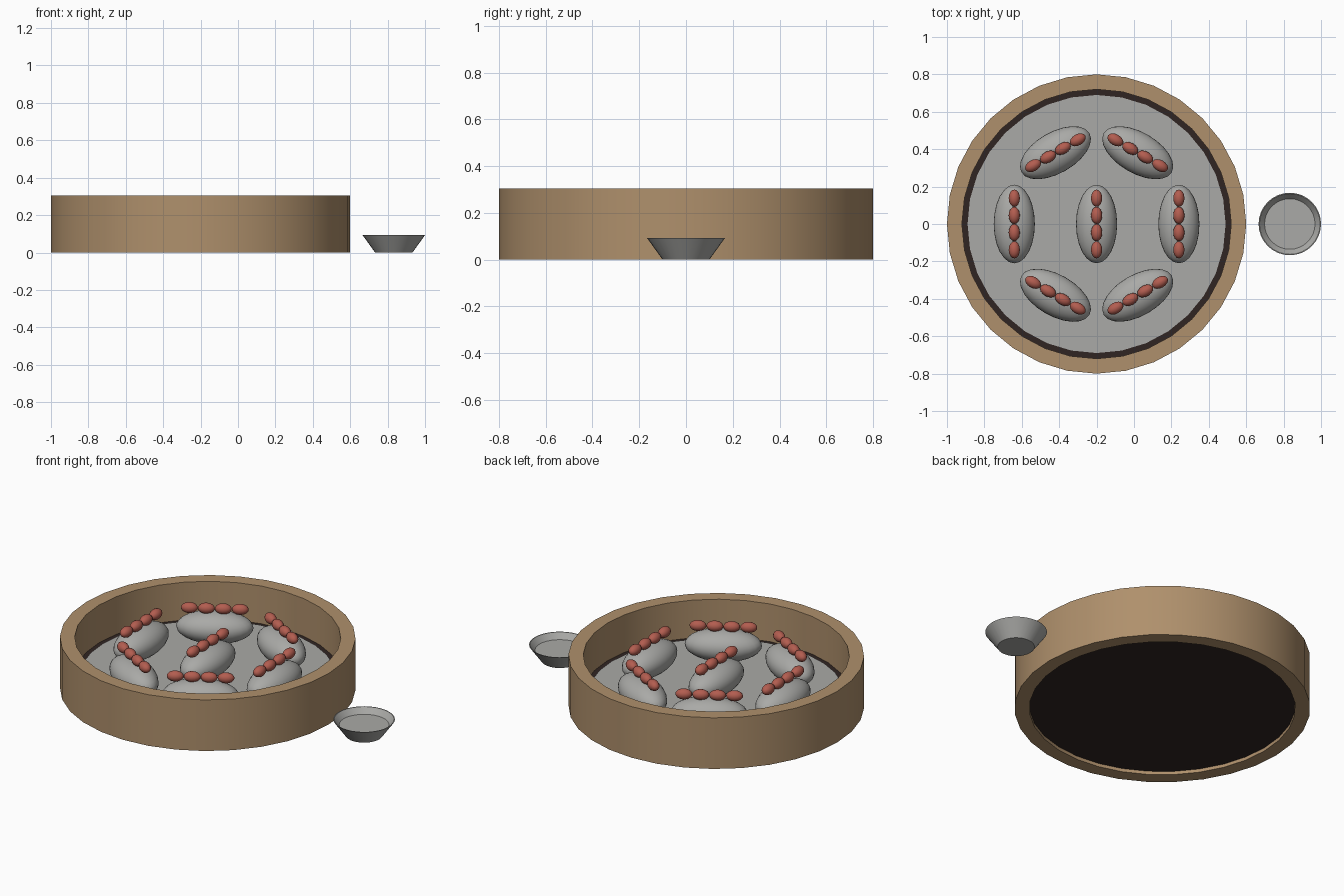
import bpy, bmesh, math
from mathutils import Matrix, Vector

if "Cube" in bpy.data.objects:
    bpy.data.objects.remove(bpy.data.objects["Cube"])


def material(name, rgb):
    m = bpy.data.materials.new(name)
    m.use_nodes = True
    m.diffuse_color = (*rgb, 1)
    m.node_tree.nodes["Principled BSDF"].inputs["Base Color"].default_value = (*rgb, 1)
    return m


bamboo = material("bamboo tan", (0.43, 0.28, 0.15))
dark = material("dark brown", (0.03, 0.018, 0.016))
grey = material("pale grey", (0.40, 0.40, 0.385))
red = material("bean red", (0.45, 0.11, 0.08))


def finish(name, bm, mat, location=(0, 0, 0), angle=35):
    bmesh.ops.recalc_face_normals(bm, faces=bm.faces)
    mesh = bpy.data.meshes.new(name)
    bm.to_mesh(mesh)
    bm.free()
    mesh.materials.append(mat)
    obj = bpy.data.objects.new(name, mesh)
    obj.location = location
    bpy.context.collection.objects.link(obj)
    bpy.ops.object.select_all(action="DESELECT")
    obj.select_set(True)
    bpy.context.view_layer.objects.active = obj
    bpy.ops.object.shade_smooth_by_angle(angle=math.radians(angle))
    return obj


def lathe(name, profile, mat, location, closed=False, steps=32):
    """Spin a (radius, height) profile around the z axis."""
    bm = bmesh.new()
    verts = [bm.verts.new((r, 0, z)) for r, z in profile]
    pairs = list(zip(verts, verts[1:]))
    if closed:
        pairs.append((verts[-1], verts[0]))
    edges = [bm.edges.new(p) for p in pairs]
    bmesh.ops.spin(bm, geom=verts + edges, cent=(0, 0, 0), axis=(0, 0, 1),
                   angle=math.tau, steps=steps, use_merge=True)
    bmesh.ops.remove_doubles(bm, verts=bm.verts, dist=1e-5)
    return finish(name, bm, mat, location)


def disc(name, radius, z0, z1, mat, location):
    profile = [(0, z0), (radius, z0), (radius, z1), (0, z1)]
    return lathe(name, profile, mat, location)


def ellipsoids(name, centres, size, mat, location, turn, segments, rings):
    """Stretched spheres in one mesh, turned together about z."""
    bm = bmesh.new()
    for c in centres:
        m = (Matrix.Rotation(turn, 4, "Z") @ Matrix.Translation(c)
             @ Matrix.Diagonal((*size, 1)))
        bmesh.ops.create_uvsphere(bm, u_segments=segments, v_segments=rings,
                                  radius=1, matrix=m)
    return finish(name, bm, mat, location, 60)


# Basket: open wall, woven base and paper liner
centre = Vector((-0.2, 0, 0))
lathe("basket_wall", [(0.8, 0), (0.8, 0.305), (0.72, 0.305), (0.72, 0)],
      bamboo, centre, closed=True)
disc("basket_base", 0.72, 0.02, 0.08, dark, centre)
disc("paper_liner", 0.69, 0.079, 0.086, grey, centre)

# Dumplings: one in the middle and six around it, each topped by four beans
spots = [(0, 0)] + [(0.44, math.radians(60 * i)) for i in range(6)]
for i, (radius, turn) in enumerate(spots):
    spot = centre + Vector((radius * math.cos(turn), radius * math.sin(turn), 0))
    ellipsoids(f"dumpling_{i}", [(0, 0, 0)], (0.11, 0.21, 0.09), grey,
               spot + Vector((0, 0, 0.165)), turn, 24, 16)
    beans = [(0, (k - 1.5) * 0.092, 0) for k in range(4)]
    ellipsoids(f"beans_{i}", beans, (0.03, 0.046, 0.03), red,
               spot + Vector((0, 0, 0.274)), turn, 16, 10)

# Dipping bowl beside the basket
lathe("dipping_bowl", [(0, 0), (0.1, 0), (0.167, 0.093), (0.162, 0.093),
                       (0.135, 0.06), (0, 0.06)], grey, (0.833, 0, 0))
